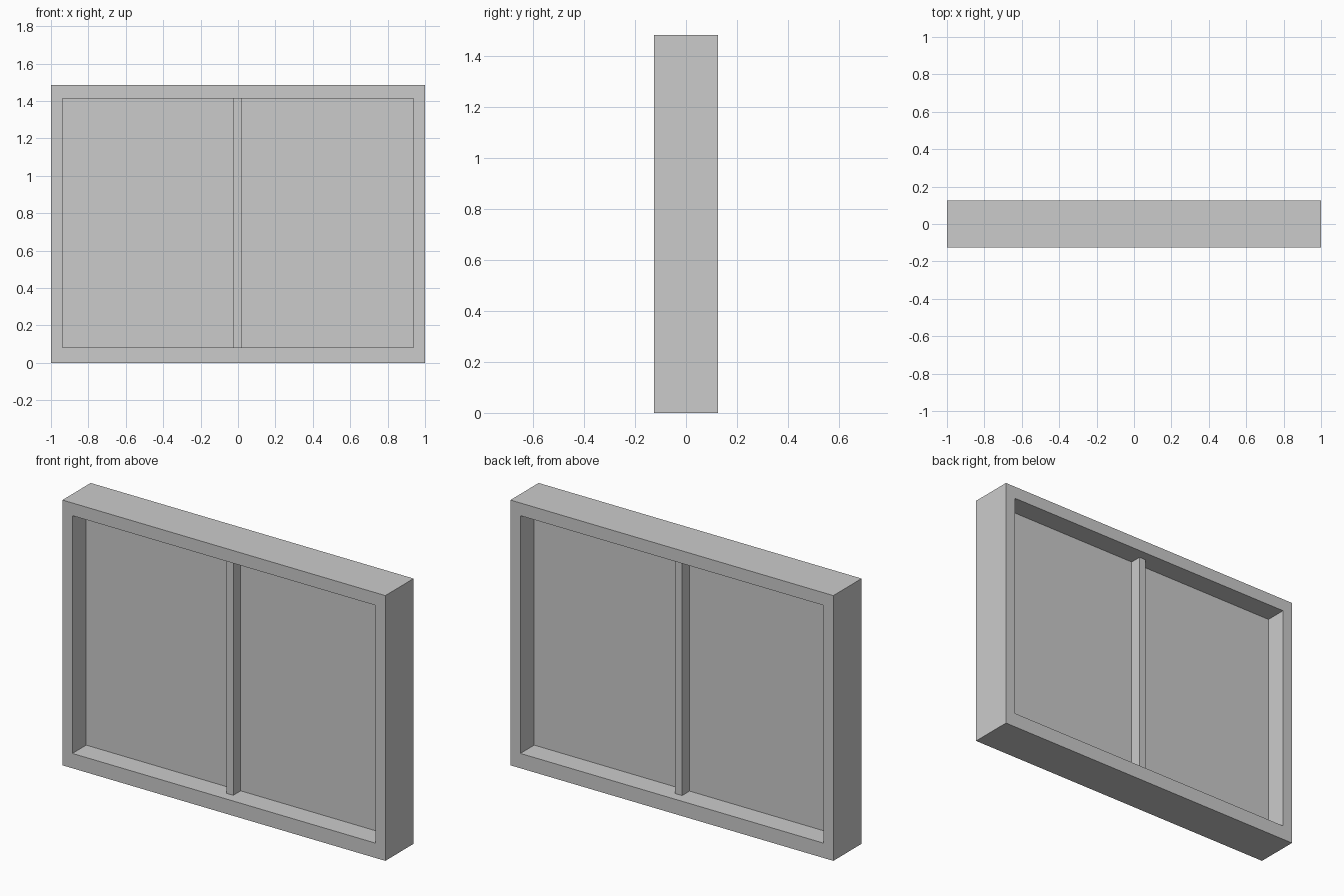
import bpy
import bmesh

if "Cube" in bpy.data.objects:
    bpy.data.objects.remove(bpy.data.objects["Cube"])

DEPTH = 0.25
W, H = 1.0, 1.485                 # outer half width, height
IW, IZ0, IZ1 = 0.938, 0.083, 1.414  # opening half width, sill, head


def add_object(name, bm):
    bmesh.ops.recalc_face_normals(bm, faces=bm.faces)
    mesh = bpy.data.meshes.new(name)
    bm.to_mesh(mesh)
    bm.free()
    obj = bpy.data.objects.new(name, mesh)
    bpy.context.collection.objects.link(obj)
    return obj


def box(name, x0, x1, y0, y1, z0, z1):
    bm = bmesh.new()
    bmesh.ops.create_cube(bm, size=1)
    bmesh.ops.scale(bm, vec=(x1 - x0, y1 - y0, z1 - z0), verts=bm.verts)
    bmesh.ops.translate(bm, vec=((x0 + x1) / 2, (y0 + y1) / 2, (z0 + z1) / 2), verts=bm.verts)
    return add_object(name, bm)


# Outer frame: rectangular ring extruded through its depth
def rect(bm, half, z0, z1):
    corners = [(-half, z0), (half, z0), (half, z1), (-half, z1)]
    return [bm.verts.new((x, -DEPTH / 2, z)) for x, z in corners]


bm = bmesh.new()
outer, inner = rect(bm, W, 0, H), rect(bm, IW, IZ0, IZ1)
for i in range(4):
    j = (i + 1) % 4
    bm.faces.new((outer[i], outer[j], inner[j], inner[i]))
ext = bmesh.ops.extrude_face_region(bm, geom=bm.faces[:], use_keep_orig=True)
moved = [g for g in ext["geom"] if isinstance(g, bmesh.types.BMVert)]
bmesh.ops.translate(bm, vec=(0, DEPTH, 0), verts=moved)
add_object("window_frame", bm)

# Thin pane in the middle of the depth
box("pane", -IW, IW, -0.003, 0.003, IZ0, IZ1)

# Central upright bar, standing proud of the pane on both sides
box("mullion", -0.024, 0.019, -0.069, 0.069, IZ0, IZ1)
